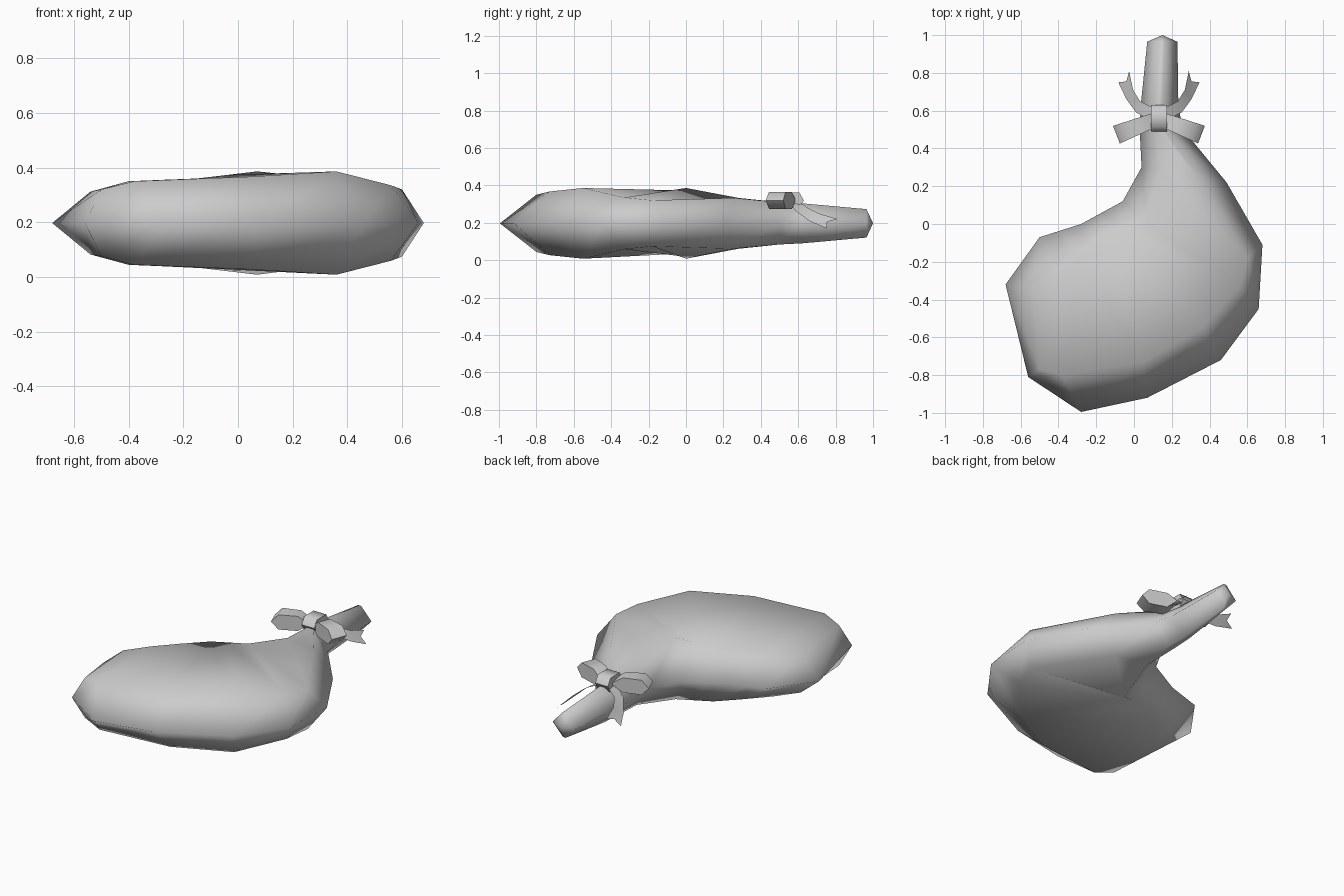
import bpy, bmesh, math
from mathutils import Vector

cube = bpy.data.objects.get("Cube")
if cube:
    bpy.data.objects.remove(cube)

grey = bpy.data.materials.new("plain_grey")
grey.use_nodes = True
COLOUR = (0.6, 0.6, 0.6, 1)
grey.diffuse_color = COLOUR
grey.node_tree.nodes["Principled BSDF"].inputs["Base Color"].default_value = COLOUR
MID = 0.197  # height of the seam around the leg


def make(name, bm, angle):
    mesh = bpy.data.meshes.new(name)
    bm.to_mesh(mesh)
    bm.free()
    mesh.materials.append(grey)
    ob = bpy.data.objects.new(name, mesh)
    bpy.context.collection.objects.link(ob)
    bpy.ops.object.select_all(action='DESELECT')
    ob.select_set(True)
    bpy.context.view_layer.objects.active = ob
    bpy.ops.object.shade_smooth_by_angle(angle=math.radians(angle))


def bridge(bm, a, b, closed=True):
    n = len(a)
    for i in range(n if closed else n - 1):
        j = (i + 1) % n
        bm.faces.new((a[i], a[j], b[j], b[i]))


# Meat and bone: six-sided sections swept round the bend, mirrored above and below the seam
# (inner rim, inner crest, outer crest, outer rim)
stations = [
    ((0.07, 0.965), (0.14, 0.965, 0.273), (0.16, 0.965, 0.273), (0.23, 0.965)),
    ((0.035, 0.62), (0.12, 0.62, 0.304), (0.15, 0.62, 0.304), (0.235, 0.62)),
    ((0.03, 0.50), (0.12, 0.50, 0.31), (0.16, 0.50, 0.31), (0.26, 0.50)),
    ((0.04, 0.30), (0.14, 0.28, 0.333), (0.34, 0.25, 0.333), (0.49, 0.22)),
    ((-0.06, 0.12), (0.07, 0.0, 0.386), (0.60, -0.18, 0.32), (0.68, -0.11)),
    ((-0.17, 0.06), (-0.04, -0.025, 0.373), (0.56, -0.33, 0.335), (0.66, -0.45)),
    ((-0.28, 0.0), (-0.15, -0.05, 0.36), (0.36, -0.55, 0.386), (0.46, -0.72)),
    ((-0.39, -0.035), (-0.28, -0.165, 0.355), (0.05, -0.73, 0.367), (0.07, -0.92)),
    ((-0.50, -0.07), (-0.40, -0.28, 0.35), (-0.38, -0.80, 0.35), (-0.28, -0.995)),
    ((-0.68, -0.32), (-0.54, -0.34, 0.312), (-0.50, -0.77, 0.32), (-0.56, -0.81)),
]
bm = bmesh.new()
rings = []
for inner, crest_in, crest_out, outer in stations:
    points = [(*inner, MID), crest_in, crest_out, (*outer, MID)]
    points += [(x, y, 2 * MID - z) for x, y, z in (crest_out, crest_in)]
    rings.append([bm.verts.new(p) for p in points])
for a, b in zip(rings, rings[1:]):
    bridge(bm, a, b)
# bone tip closes to a point, thick end closes to a wedge
tip = bm.verts.new((0.15, 1.0, MID))
for i, v in enumerate(rings[0]):
    bm.faces.new((v, tip, rings[0][(i + 1) % 6]))
end = rings[-1]
bm.faces.new(end[:4])
bm.faces.new(end[3:] + end[:1])
bmesh.ops.recalc_face_normals(bm, faces=bm.faces)
make("leg_of_meat", bm, 180)

# Bow knot: six-sided band across the bone
KNOT = Vector((0.132, 0.56, 0.32))
bm = bmesh.new()
bands = []
for x in (-0.043, 0.043):
    bands.append([bm.verts.new(KNOT + Vector((x, y, z))) for y, z in
                  ((-0.07, 0), (-0.045, 0.043), (0.045, 0.043),
                   (0.07, 0), (0.045, -0.043), (-0.045, -0.043))])
bridge(bm, *bands)
for band in bands:
    bm.faces.new(band)
bmesh.ops.recalc_face_normals(bm, faces=bm.faces)
make("bow_knot", bm, 60)

# Bow loops and tails, one each side
loop_profile = [(0.0, 0), (0.07, 0.045), (0.18, 0.045), (0.222, 0),
                (0.18, -0.045), (0.07, -0.045)]
inner_edge = [(0.02, 0.05, -0.01), (0.10, 0.09, -0.04), (0.137, 0.15, -0.07), (0.158, 0.25, -0.10)]
outer_edge = [(0.04, -0.01, -0.01), (0.12, 0.03, -0.06), (0.172, 0.10, -0.11), (0.215, 0.19, -0.15)]
for side, label in ((1, "left"), (-1, "right")):
    out = Vector((0.93 * side, -0.36, 0))
    across = Vector((0.36 * side, 0.93, 0))
    bm = bmesh.new()
    rims = []
    for w in (-1, 1):
        rims.append([bm.verts.new(KNOT + out * (u + 0.02) + Vector((0, 0, z))
                                  + across * w * (0.037 + 0.06 * u)) for u, z in loop_profile])
    bridge(bm, *rims)
    for rim in rims:
        bm.faces.new(rim)
    bmesh.ops.recalc_face_normals(bm, faces=bm.faces)
    make("bow_loop_" + label, bm, 60)

    bm = bmesh.new()
    rows = [[bm.verts.new(KNOT + Vector((x * side, y, z))) for x, y, z in edge]
            for edge in (inner_edge, outer_edge)]
    bridge(bm, rows[0][:3], rows[1][:3], closed=False)
    # forked end
    notch = bm.verts.new(KNOT + Vector((0.172 * side, 0.195, -0.115)))
    bm.faces.new((rows[0][2], rows[0][3], notch))
    bm.faces.new((rows[0][2], notch, rows[1][2]))
    bm.faces.new((rows[1][2], notch, rows[1][3]))
    bmesh.ops.recalc_face_normals(bm, faces=bm.faces)
    bm.faces.ensure_lookup_table()
    if bm.faces[0].normal.z < 0:
        bmesh.ops.reverse_faces(bm, faces=bm.faces)
    make("bow_tail_" + label, bm, 60)
